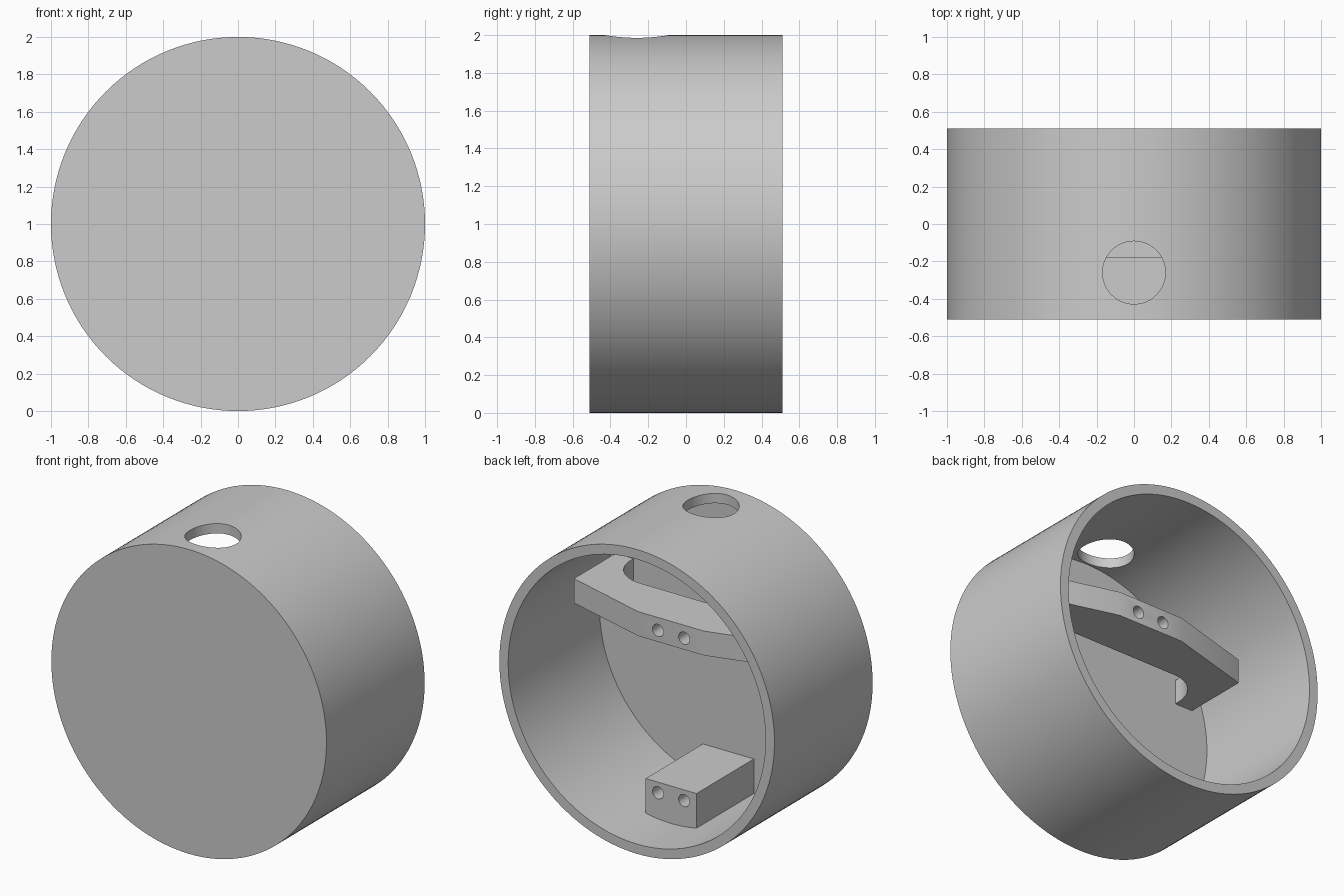
import bpy, bmesh
from math import radians, sin, cos, pi
from mathutils import Matrix, Vector

if "Cube" in bpy.data.objects:
    bpy.data.objects.remove(bpy.data.objects["Cube"], do_unlink=True)

grey = bpy.data.materials.new("plain grey")
grey.use_nodes = True
grey.diffuse_color = (0.6, 0.6, 0.6, 1)
grey.node_tree.nodes["Principled BSDF"].inputs["Base Color"].default_value = grey.diffuse_color

RADIUS, BORE = 1.0, 0.936
FRONT, BACK, FLOOR = -0.51, 0.51, -0.44
FACE = 0.155          # rear face of both mounts
ROOT = FLOOR - 0.03   # mounts sink slightly into the front disc


def add_object(name, bm):
    bmesh.ops.recalc_face_normals(bm, faces=bm.faces)
    mesh = bpy.data.meshes.new(name)
    bm.to_mesh(mesh)
    bm.free()
    mesh.materials.append(grey)
    obj = bpy.data.objects.new(name, mesh)
    bpy.context.collection.objects.link(obj)
    return obj


def rod(name, start, end, radius, sides):
    """Closed cylinder between two points."""
    start, end = Vector(start), Vector(end)
    axis = end - start
    turn = Vector((0, 0, 1)).rotation_difference(axis).to_matrix().to_4x4()
    bm = bmesh.new()
    bmesh.ops.create_cone(bm, cap_ends=True, segments=sides, radius1=radius, radius2=radius,
                          depth=axis.length, matrix=Matrix.Translation((start + end) / 2) @ turn)
    return add_object(name, bm)


def slab(name, outline, low, high):
    """Plan outline extruded upward."""
    bm = bmesh.new()
    face = bm.faces.new([bm.verts.new((x, y, low)) for x, y in outline])
    made = bmesh.ops.extrude_face_region(bm, geom=[face])["geom"]
    bmesh.ops.translate(bm, vec=(0, 0, high - low),
                        verts=[v for v in made if isinstance(v, bmesh.types.BMVert)])
    return add_object(name, bm)


def select_only(obj):
    bpy.ops.object.select_all(action='DESELECT')
    obj.select_set(True)
    bpy.context.view_layer.objects.active = obj


def cut(obj, cutters):
    for cutter in cutters:
        select_only(obj)
        mod = obj.modifiers.new("cut", 'BOOLEAN')
        mod.operation, mod.solver, mod.object = 'DIFFERENCE', 'EXACT', cutter
        bpy.ops.object.modifier_apply(modifier=mod.name)
        bpy.data.objects.remove(cutter, do_unlink=True)
    select_only(obj)
    bpy.ops.object.shade_smooth_by_angle(angle=radians(30))


def screw_holes(z):
    return [rod("screw_cutter", (x, FACE - 0.2, z), (x, FACE + 0.1, z), 0.04, 32)
            for x in (-0.095, 0.095)]


# Round housing: open at the back, with a port through the top
housing = rod("housing", (0, FRONT, 1), (0, BACK, 1), RADIUS, 128)
cut(housing, [rod("bore_cutter", (0, FLOOR, 1), (0, BACK + 0.2, 1), BORE, 128),
              rod("port_cutter", (0, -0.26, 1.6), (0, -0.26, 2.2), 0.168, 64)])

# Upper bracket: angled back edge, two feet and a filleted recess in front
fillet = 0.23
half = [(0.24, FACE), (0.82, -0.007), (0.82, ROOT), (0.69, ROOT)]
half += [(0.46 + fillet * cos(a), -0.41 + fillet * sin(a))
         for a in (i * pi / 32 for i in range(17))]
outline = half + [(-x, y) for x, y in reversed(half)]
bracket = slab("upper_bracket", outline, 1.232, 1.392)
cut(bracket, screw_holes(1.307))

# Lower mounting block, seated in the curved wall
block = slab("lower_block", [(-0.185, ROOT), (0.185, ROOT), (0.185, FACE), (-0.185, FACE)], 0.05, 0.31)
cut(block, screw_holes(0.24))
